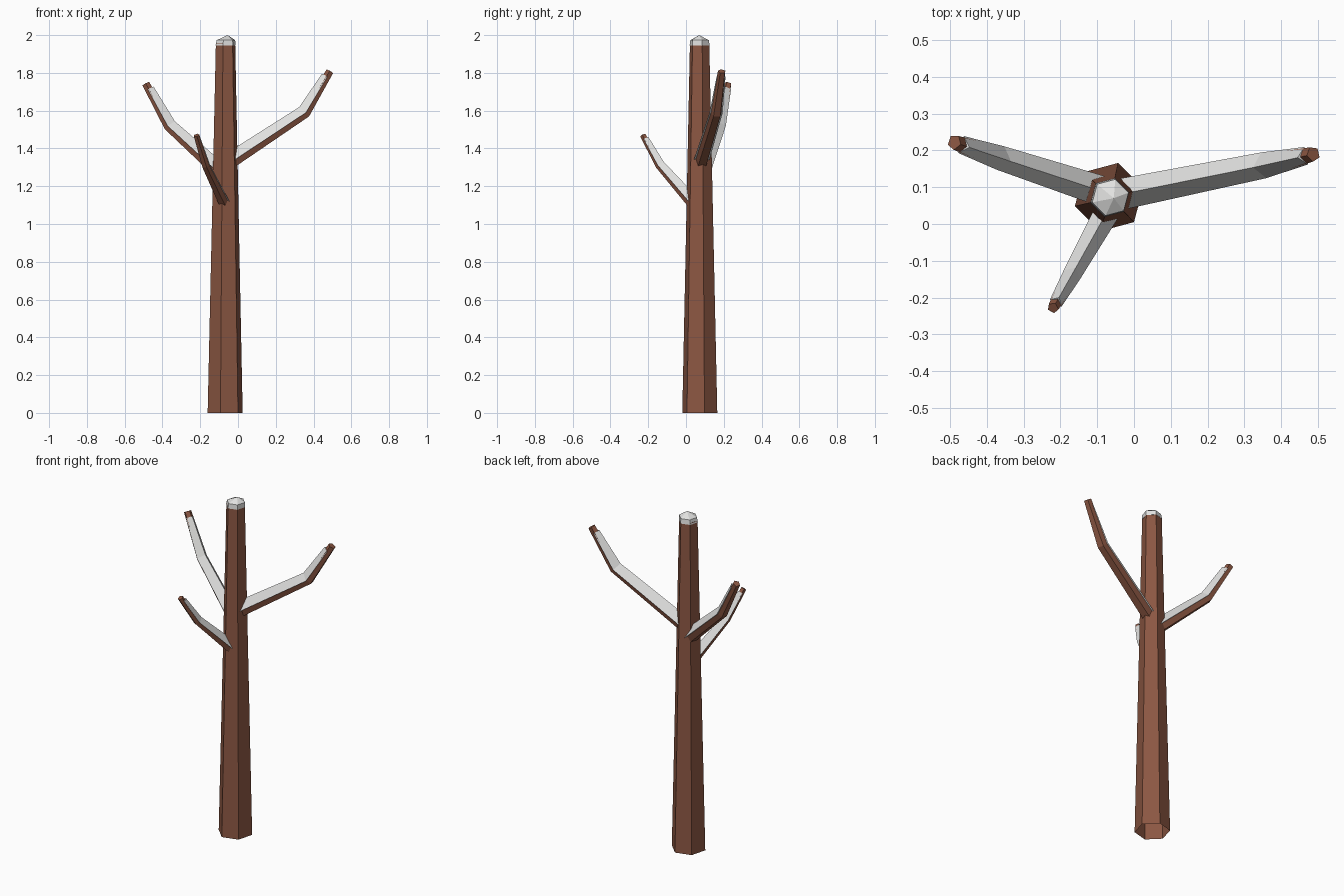
import bpy, bmesh, math
from mathutils import Vector

cube = bpy.data.objects.get("Cube")
if cube:
    bpy.data.objects.remove(cube, do_unlink=True)


def make_material(name, rgb):
    mat = bpy.data.materials.new(name)
    mat.use_nodes = True
    color = (*rgb, 1)
    mat.diffuse_color = color
    bsdf = mat.node_tree.nodes["Principled BSDF"]
    bsdf.inputs["Base Color"].default_value = color
    bsdf.inputs["Roughness"].default_value = 0.9
    return mat


bark = make_material("brown bark", (0.26, 0.095, 0.055))
snow = make_material("white snow", (0.75, 0.75, 0.74))


def polygon(sides, start):
    """Unit cross-section, first corner at the start angle in degrees."""
    angles = [math.radians(start + 360 * i / sides) for i in range(sides)]
    return [(math.cos(a), math.sin(a)) for a in angles]


def loft(name, rings, mat, cap_start=True, cap_end=True):
    """Flat-shaded skin over a list of matching rings of points."""
    bm = bmesh.new()
    loops = [[bm.verts.new(p) for p in ring] for ring in rings]
    n = len(loops[0])
    for a, b in zip(loops, loops[1:]):
        for i in range(n):
            j = (i + 1) % n
            bm.faces.new((a[i], a[j], b[j], b[i]))
    if cap_start:
        bm.faces.new(loops[0][::-1])
    if cap_end:
        bm.faces.new(loops[-1])
    bmesh.ops.remove_doubles(bm, verts=bm.verts, dist=0.0001)
    bmesh.ops.recalc_face_normals(bm, faces=bm.faces)
    mesh = bpy.data.meshes.new(name)
    bm.to_mesh(mesh)
    bm.free()
    mesh.materials.append(mat)
    obj = bpy.data.objects.new(name, mesh)
    bpy.context.collection.objects.link(obj)
    return obj


def level_ring(section, center, radius):
    return [Vector(center) + Vector((x, y, 0)) * radius for x, y in section]


def swept_rings(section, path, radii):
    """Rings square to a bent path, with the section's y pointing upward."""
    rings = []
    for i, (p, r) in enumerate(zip(path, radii)):
        before, after = path[max(i - 1, 0)], path[min(i + 1, len(path) - 1)]
        d = Vector((0, 0, 0))
        if i > 0:
            d += (p - before).normalized()
        if i < len(path) - 1:
            d += (after - p).normalized()
        d.normalize()
        side = d.cross(Vector((0, 0, 1))).normalized()
        up = side.cross(d)
        rings.append([p + (side * x + up * y) * r for x, y in section])
    return rings


# Trunk, open underneath
hexagon = polygon(6, 15)
loft("trunk", [level_ring(hexagon, (-0.068, 0.073, 0), 0.096),
               level_ring(hexagon, (-0.066, 0.072, 1.955), 0.053)],
     bark, cap_start=False)

# Snow on the trunk top, rising to a blunt point
loft("trunk_snow", [level_ring(hexagon, (-0.066, 0.072, 1.945), 0.0545),
                    level_ring(hexagon, (-0.064, 0.072, 1.973), 0.051),
                    level_ring(hexagon, (-0.055, 0.07, 2.0), 0.0)],
     snow, cap_end=False)

# Bent branches with a ridge of snow stopping short of each tip
branch_section = polygon(5, 90)
snow_section = [(0, 1.45), (-1.15, 0.12), (1.15, 0.12)]
branches = {
    "left_branch": ([(-0.04, 0.08, 1.325), (0.355, 0.16, 1.587), (0.487, 0.19, 1.808)],
                    (0.037, 0.031, 0.021)),
    "right_branch": ([(-0.09, 0.09, 1.265), (-0.365, 0.18, 1.517), (-0.488, 0.222, 1.742)],
                     (0.036, 0.029, 0.021)),
    "front_branch": ([(-0.075, 0.03, 1.115), (-0.17, -0.14, 1.31), (-0.22, -0.228, 1.47)],
                     (0.03, 0.022, 0.016)),
}
for name, (points, radii) in branches.items():
    path = [Vector(p) for p in points]
    loft(name, swept_rings(branch_section, path, radii), bark)
    snow_path = path[:2] + [path[2].lerp(path[1], 0.13)]
    loft(name + "_snow", swept_rings(snow_section, snow_path, radii), snow)
